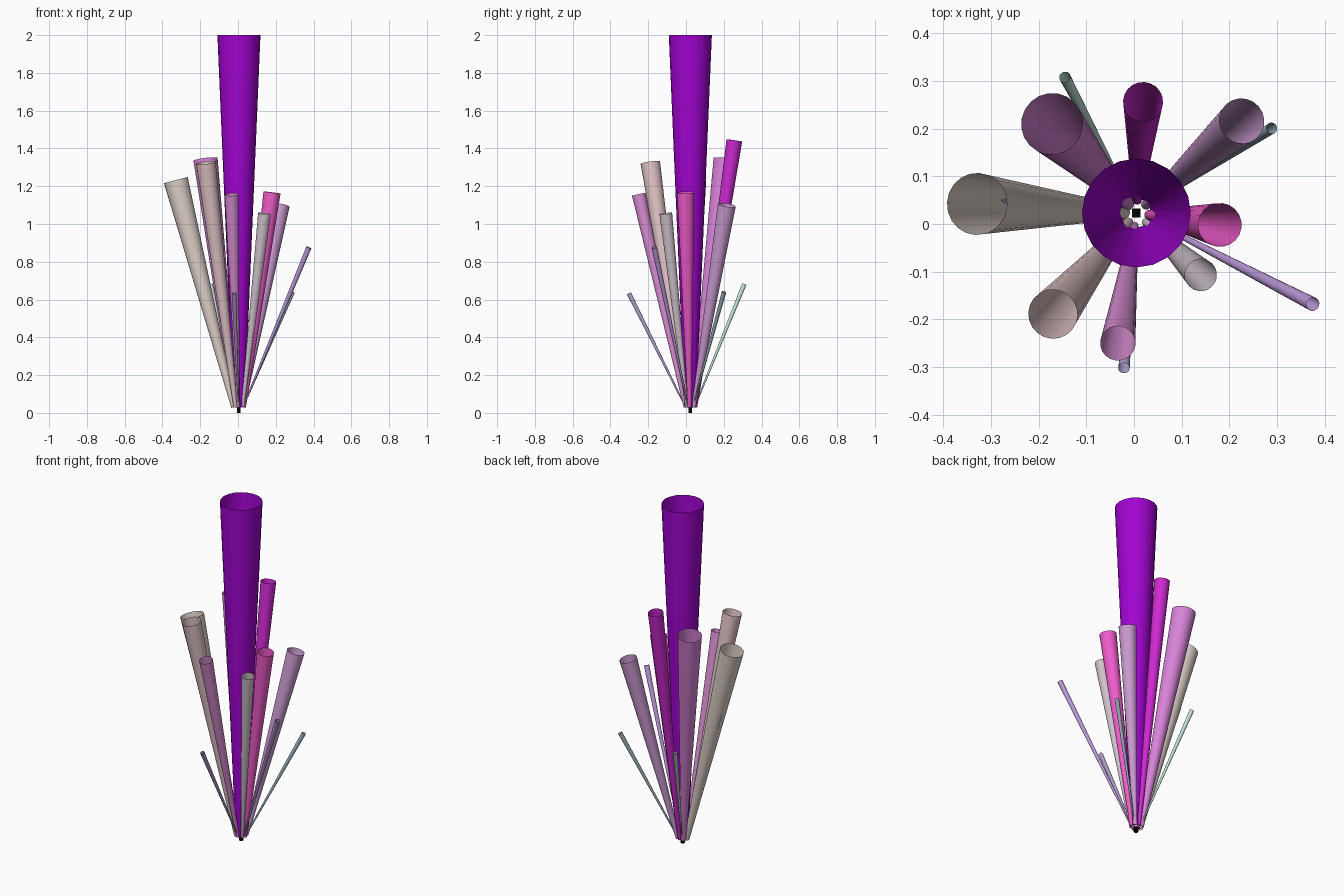
import bpy, bmesh
from mathutils import Vector, Matrix

if "Cube" in bpy.data.objects:
    bpy.data.objects.remove(bpy.data.objects["Cube"])

CENTRE = Vector((0.005, 0.023, 0.03))
SIDES = 20


def material(name, rgb):
    # display colour (0-255) to linear
    m = bpy.data.materials.new(name)
    m.diffuse_color = [(c / 255) ** 2.2 for c in rgb] + [1]
    m.use_nodes = True
    m.node_tree.nodes["Principled BSDF"].inputs["Base Color"].default_value = m.diffuse_color
    return m


def add_object(name, bm, rgb):
    mesh = bpy.data.meshes.new(name)
    bm.to_mesh(mesh)
    bm.free()
    ob = bpy.data.objects.new(name, mesh)
    bpy.context.collection.objects.link(ob)
    mesh.materials.append(material(name + "_colour", rgb))
    return ob


def tube(name, start, end, r_start, r_end, rgb):
    # open flaring tube between two points
    axis = end - start
    rot = axis.to_track_quat('Z', 'Y').to_matrix().to_4x4()
    bm = bmesh.new()
    bmesh.ops.create_cone(bm, cap_ends=False, segments=SIDES, radius1=r_start,
                          radius2=r_end, depth=axis.length,
                          matrix=Matrix.Translation((start + end) / 2) @ rot)
    for f in bm.faces:
        f.smooth = True
    return add_object(name, bm, rgb)


def outer_tube(name, end, r, base, rgb):
    # starts on a small ring round the centre and leans outwards
    end = Vector(end)
    out = end - CENTRE
    out.z = 0
    tube(name, CENTRE + out.normalized() * base, end, r * 0.2 + 0.001, r, rgb)


# central tube
tube("central_tube", CENTRE, Vector((0.005, 0.023, 2.0)), 0.03, 0.114, (160, 12, 208))

# wide tubes: top centre, top radius, colour
wide = [
    ((-0.329, 0.042, 1.232), 0.065, (222, 208, 200)),
    ((-0.172, 0.210, 1.342), 0.065, (214, 130, 214)),
    ((0.019, 0.256, 1.443), 0.042, (205, 45, 208)),
    ((0.226, 0.216, 1.100), 0.048, (204, 155, 210)),
    ((0.180, -0.002, 1.167), 0.046, (240, 92, 202)),
    ((0.140, -0.107, 1.055), 0.034, (205, 192, 202)),
    ((-0.034, -0.250, 1.157), 0.037, (215, 140, 208)),
    ((-0.170, -0.189, 1.325), 0.052, (224, 194, 196)),
]
for i, (end, r, rgb) in enumerate(wide, 1):
    outer_tube(f"wide_tube_{i}", end, r, 0.027, rgb)

# thin tubes
thin = [
    ((0.375, -0.168, 0.876), 0.0145, (185, 150, 215)),
    ((0.289, 0.201, 0.640), 0.012, (150, 172, 185)),
    ((-0.145, 0.308, 0.680), 0.012, (190, 224, 210)),
    ((-0.021, -0.302, 0.633), 0.012, (172, 158, 204)),
    ((-0.268, 0.054, 0.850), 0.011, (150, 150, 190)),
]
for i, (end, r, rgb) in enumerate(thin, 1):
    outer_tube(f"thin_tube_{i}", end, r, 0.025, rgb)

# square stem peg under the cluster
bm = bmesh.new()
bmesh.ops.create_cube(bm, size=1, matrix=Matrix.Translation((0.005, 0.023, 0.015))
                      @ Matrix.Diagonal((0.018, 0.018, 0.03, 1)))
add_object("stem_peg", bm, (12, 12, 12))
